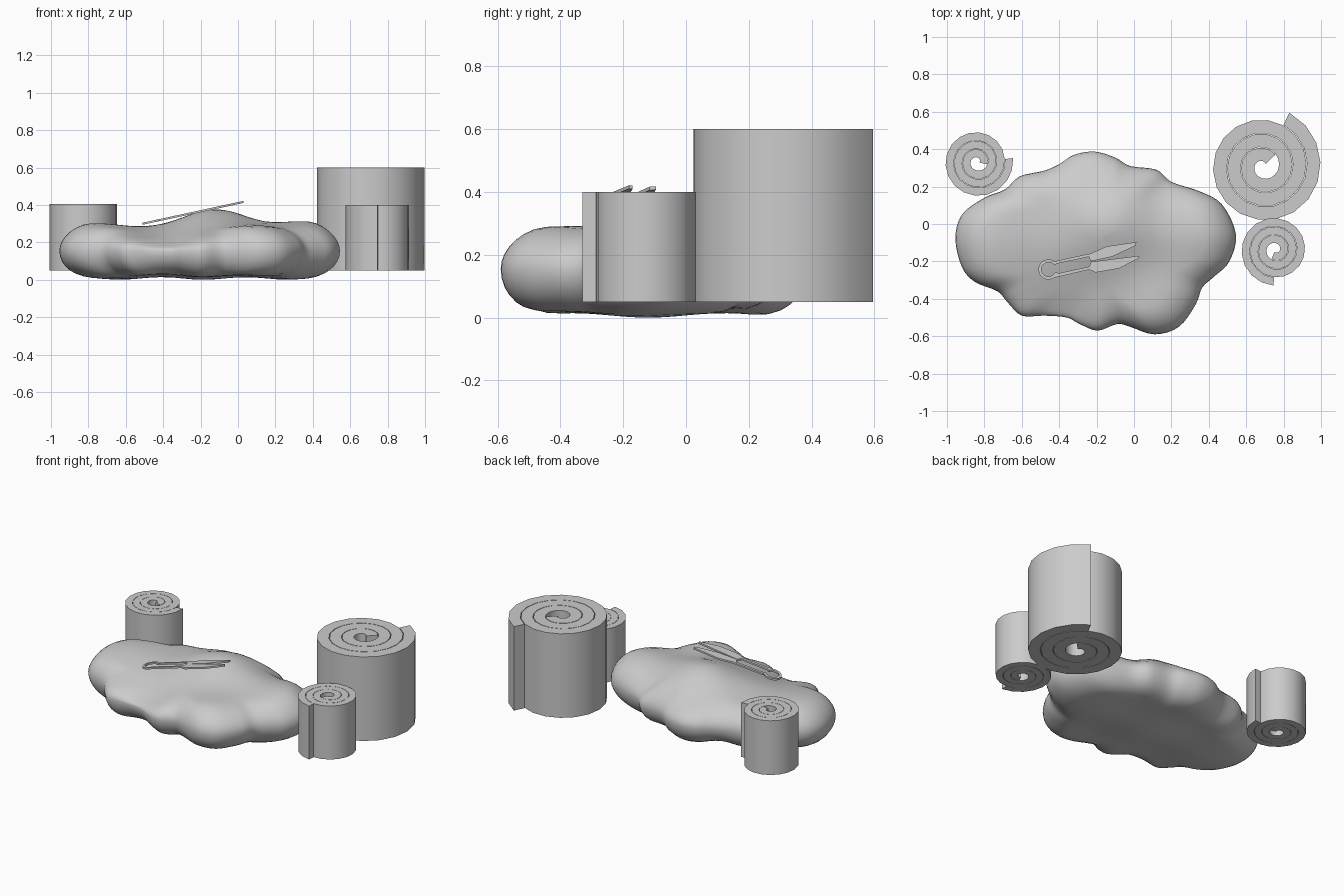
import bpy, bmesh, math

if "Cube" in bpy.data.objects:
    bpy.data.objects.remove(bpy.data.objects["Cube"])

grey = bpy.data.materials.new("soft_grey")
grey.diffuse_color = (0.6, 0.6, 0.6, 1)
grey.use_nodes = True
grey.node_tree.nodes["Principled BSDF"].inputs["Base Color"].default_value = grey.diffuse_color


def finish(name, bm, angle=40):
    bmesh.ops.recalc_face_normals(bm, faces=bm.faces)
    me = bpy.data.meshes.new(name)
    bm.to_mesh(me)
    bm.free()
    me.materials.append(grey)
    ob = bpy.data.objects.new(name, me)
    bpy.context.collection.objects.link(ob)
    bpy.ops.object.select_all(action='DESELECT')
    ob.select_set(True)
    bpy.context.view_layer.objects.active = ob
    bpy.ops.object.shade_smooth_by_angle(angle=math.radians(angle))
    return ob


# Bandage rolls: a wound strip with a spiral cross-section
def bandage(name, cx, cy, scale, end_deg, z0, z1, turns=3.1, seg=18):
    bm = bmesh.new()
    rows = []
    n = int(turns * seg)
    for i in range(n + 1):
        a = math.radians(end_deg) - 2 * math.pi * i / seg
        r = (0.319 - 0.075 * i / seg) * scale
        ri = r - 0.0715 * scale
        rows.append([bm.verts.new((cx + q * math.cos(a), cy + q * math.sin(a), z))
                     for q, z in ((ri, z0), (r, z0), (r, z1), (ri, z1))])
    for p, q in zip(rows, rows[1:]):
        for k in range(4):
            m = (k + 1) % 4
            bm.faces.new((p[k], p[m], q[m], q[k]))
    bm.faces.new(rows[0])
    bm.faces.new(rows[-1][::-1])
    finish(name, bm)


bandage("large_bandage_roll", 0.691, 0.308, 1.0, 64, 0.05, 0.60)
bandage("left_bandage_roll", -0.838, 0.332, 0.605, 6, 0.05, 0.405)
bandage("right_bandage_roll", 0.756, -0.138, 0.6, -93, 0.05, 0.40)

# Cotton pile: lumpy outline, rounded rim, gentle humps on top
outline = [(-.955, -.08), (-.92, .05), (-.80, .14), (-.69, .185), (-.61, .255), (-.48, .285),
           (-.40, .32), (-.32, .37), (-.21, .387), (-.10, .355), (-.02, .31), (.12, .29),
           (.20, .225), (.35, .175), (.47, .105), (.545, -.055), (.51, -.20), (.43, -.28),
           (.365, -.34), (.33, -.43), (.24, -.55), (.11, -.59), (-.02, -.55), (-.09, -.535),
           (-.195, -.57), (-.29, -.535), (-.36, -.50), (-.48, -.49), (-.60, -.49),
           (-.675, -.42), (-.73, -.36), (-.85, -.31), (-.92, -.23)]
humps = [(-.12, .0, .112, .18), (-.76, -.08, .037, .16), (.36, -.05, .045, .13),
         (.10, -.43, .022, .12), (-.40, -.50, -.07, .16), (-.20, .30, -.03, .12),
         (.16, .20, -.03, .10)]


def catmull(pts, sub):
    out = []
    n = len(pts)
    for i in range(n):
        p = [pts[(i + k - 1) % n] for k in range(4)]
        for s in range(sub):
            t = s / sub
            out.append(tuple(0.5 * (2 * p[1][c] + (p[2][c] - p[0][c]) * t
                       + (2 * p[0][c] - 5 * p[1][c] + 4 * p[2][c] - p[3][c]) * t * t
                       + (3 * p[1][c] - p[0][c] - 3 * p[2][c] + p[3][c]) * t ** 3) for c in (0, 1)))
    return out


def height(x, y):
    return 0.265 + sum(h * math.exp(-((x - a) ** 2 + (y - b) ** 2) / (2 * s * s)) for a, b, h, s in humps)


def floor(x, y):
    return 0.014 + 0.007 * (math.sin(14 * x + 1) + math.sin(13 * y))


bm = bmesh.new()
cx, cy, mid, rim = -0.2, -0.1, 0.155, 0.17
edge = catmull(outline, 4)
# inset distances: dense around the rim, then even steps to the middle
arcs = [(1 - math.cos(math.radians(a))) * rim for a in (0, 12, 24, 36, 48, 60, 75, 90)]
layers = []
for sign in (1, -1):
    rings = []
    for j in range(15):
        ring = []
        if j == 0 and sign < 0:
            rings.append(layers[0][0])
            continue
        for ex, ey in edge:
            R = math.hypot(ex - cx, ey - cy)
            d = arcs[j] if j < 8 else rim + (R - rim) * (j - 7) / 8
            t = 1 - d / R
            x, y = cx + (ex - cx) * t, cy + (ey - cy) * t
            f = math.sqrt(max(0, 1 - (1 - min(d / rim, 1)) ** 2))
            goal = height(x, y) if sign > 0 else floor(x, y)
            ring.append(bm.verts.new((x, y, mid + (goal - mid) * f)))
        rings.append(ring)
    layers.append(rings)
    n = len(edge)
    for a, b in zip(rings, rings[1:]):
        for i in range(n):
            k = (i + 1) % n
            bm.faces.new((a[i], a[k], b[k], b[i]))
    c = bm.verts.new((cx, cy, height(cx, cy) if sign > 0 else floor(cx, cy)))
    for i in range(n):
        bm.faces.new((rings[-1][i], rings[-1][(i + 1) % n], c))
finish("cotton_pile", bm, 60)


# Tweezers: thin flat plates lying on one tilted plane
def plate(bm, pts, thick=0.011):
    zs = [0.294 + (x + 0.51) * 0.216 for x, y in pts]
    lo = [bm.verts.new((x, y, z)) for (x, y), z in zip(pts, zs)]
    hi = [bm.verts.new((x, y, z + thick)) for (x, y), z in zip(pts, zs)]
    bm.faces.new(lo[::-1])
    bm.faces.new(hi)
    for i in range(len(pts)):
        k = (i + 1) % len(pts)
        bm.faces.new((lo[i], lo[k], hi[k], hi[i]))


bm = bmesh.new()
angles = [math.radians(35 + 305 * i / 18) for i in range(19)]
loop = [(-.457 + r * math.cos(a), -.243 + r * math.sin(a))
        for r, seq in ((.054, angles), (.038, angles[::-1])) for a in seq]
plate(bm, loop)
finish("tweezer_loop", bm)

bm = bmesh.new()
plate(bm, [(-.425, -.215), (-.24, -.175), (-.24, -.159), (-.42, -.198)])
plate(bm, [(-.42, -.286), (-.24, -.244), (-.24, -.228), (-.425, -.268)])
finish("tweezer_legs", bm)

bm = bmesh.new()
plate(bm, [(-.243, -.163), (-.233, -.2), (-.115, -.174), (.008, -.116), (.014, -.096), (-.147, -.12)])
plate(bm, [(-.246, -.241), (-.205, -.259), (-.08, -.238), (.029, -.181), (.026, -.17), (-.228, -.202)])
finish("tweezer_blades", bm)
